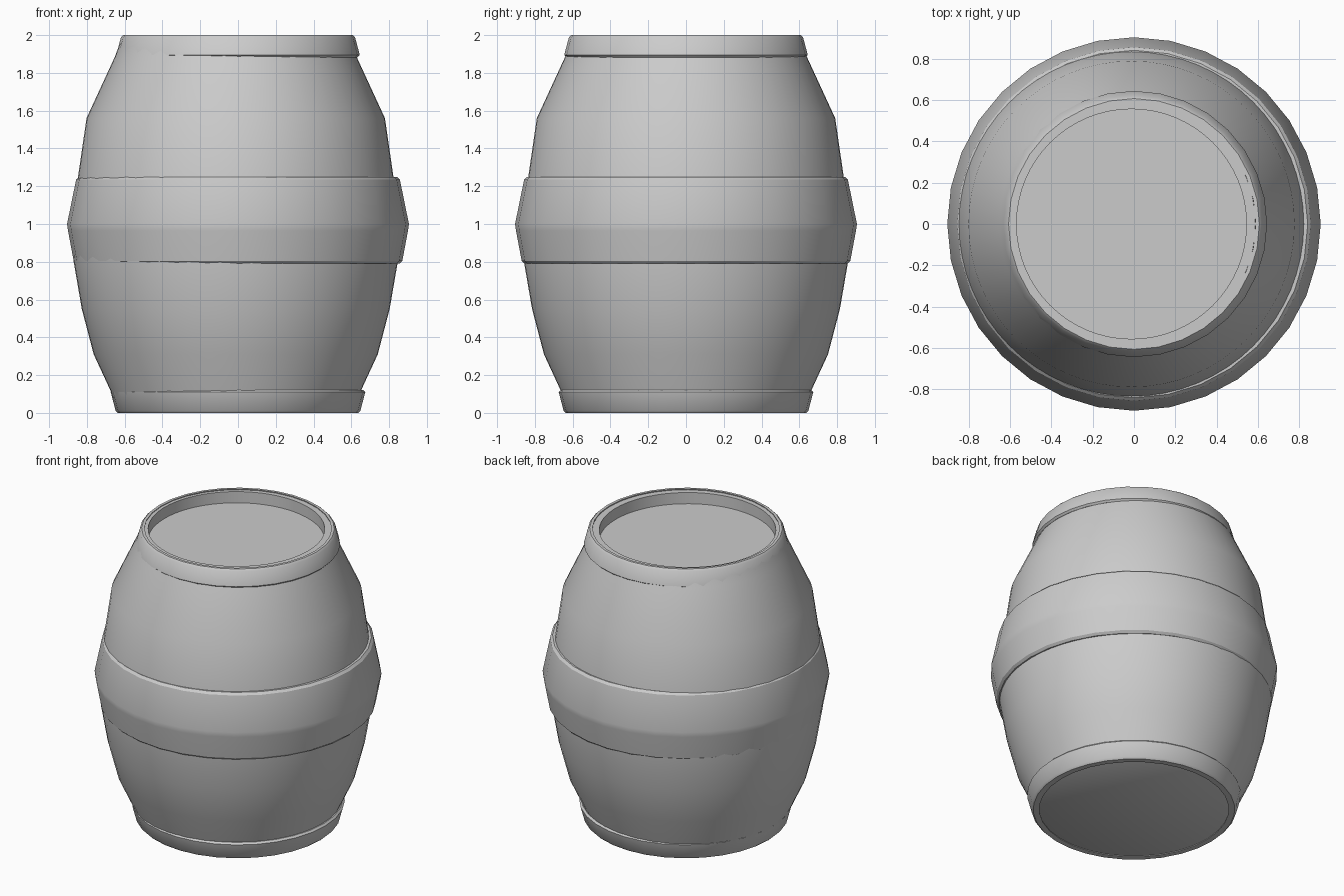
import bpy, bmesh, math

if "Cube" in bpy.data.objects:
    bpy.data.objects.remove(bpy.data.objects["Cube"])


def lathe(name, profile, segs, cx=0.0, closed=False):
    """Revolve (radius, z) points round the z axis; r = 0 becomes a pole."""
    bm = bmesh.new()
    rings = []
    for r, z in profile:
        if r == 0:
            rings.append([bm.verts.new((cx, 0, z))] * segs)
        else:
            rings.append([bm.verts.new((cx + r * math.cos(2 * math.pi * i / segs),
                                        r * math.sin(2 * math.pi * i / segs), z))
                          for i in range(segs)])
    pairs = list(zip(rings, rings[1:]))
    if closed:
        pairs.append((rings[-1], rings[0]))
    for a, b in pairs:
        for i in range(segs):
            j = (i + 1) % segs
            bm.faces.new(list(dict.fromkeys((a[i], a[j], b[j], b[i]))))
    bmesh.ops.recalc_face_normals(bm, faces=bm.faces)
    mesh = bpy.data.meshes.new(name)
    bm.to_mesh(mesh)
    bm.free()
    ob = bpy.data.objects.new(name, mesh)
    bpy.context.collection.objects.link(ob)
    bpy.ops.object.select_all(action='DESELECT')
    ob.select_set(True)
    bpy.context.view_layer.objects.active = ob
    bpy.ops.object.shade_smooth_by_angle(angle=math.radians(32))
    return ob


def hoop(name, outer, inset, c=0.012):
    """Metal band: outer profile bottom to top, chamfered rims, inner wall."""
    (r0, z0), (r1, z1) = outer[0], outer[-1]
    pts = [(r0 - inset, z0), (r0 - c, z0), (r0, z0 + c)]
    pts += outer[1:-1]
    pts += [(r1, z1 - c), (r1 - c, z1), (r1 - inset, z1)]
    return lathe(name, pts, 32, closed=True)


# wooden barrel body with recessed lid, sitting slightly off the hoop axis
lathe("barrel_body", [(0, 0.005), (0.615, 0.005), (0.632, 0.015), (0.664, 0.12),
                      (0.752, 0.31), (0.815, 0.55), (0.858, 0.8), (0.868, 1.0),
                      (0.835, 1.25), (0.79, 1.56), (0.64, 1.885), (0.60, 1.993),
                      (0.557, 1.993), (0.557, 1.915), (0, 1.915)], 64, cx=-0.012)

# metal hoops
hoop("bottom_hoop", [(0.648, 0.0), (0.674, 0.122)], 0.05)
hoop("middle_hoop", [(0.87, 0.79), (0.9, 0.965), (0.905, 1.0), (0.857, 1.25)], 0.06, 0.015)
hoop("top_hoop", [(0.645, 1.882), (0.62, 2.0)], 0.03)
